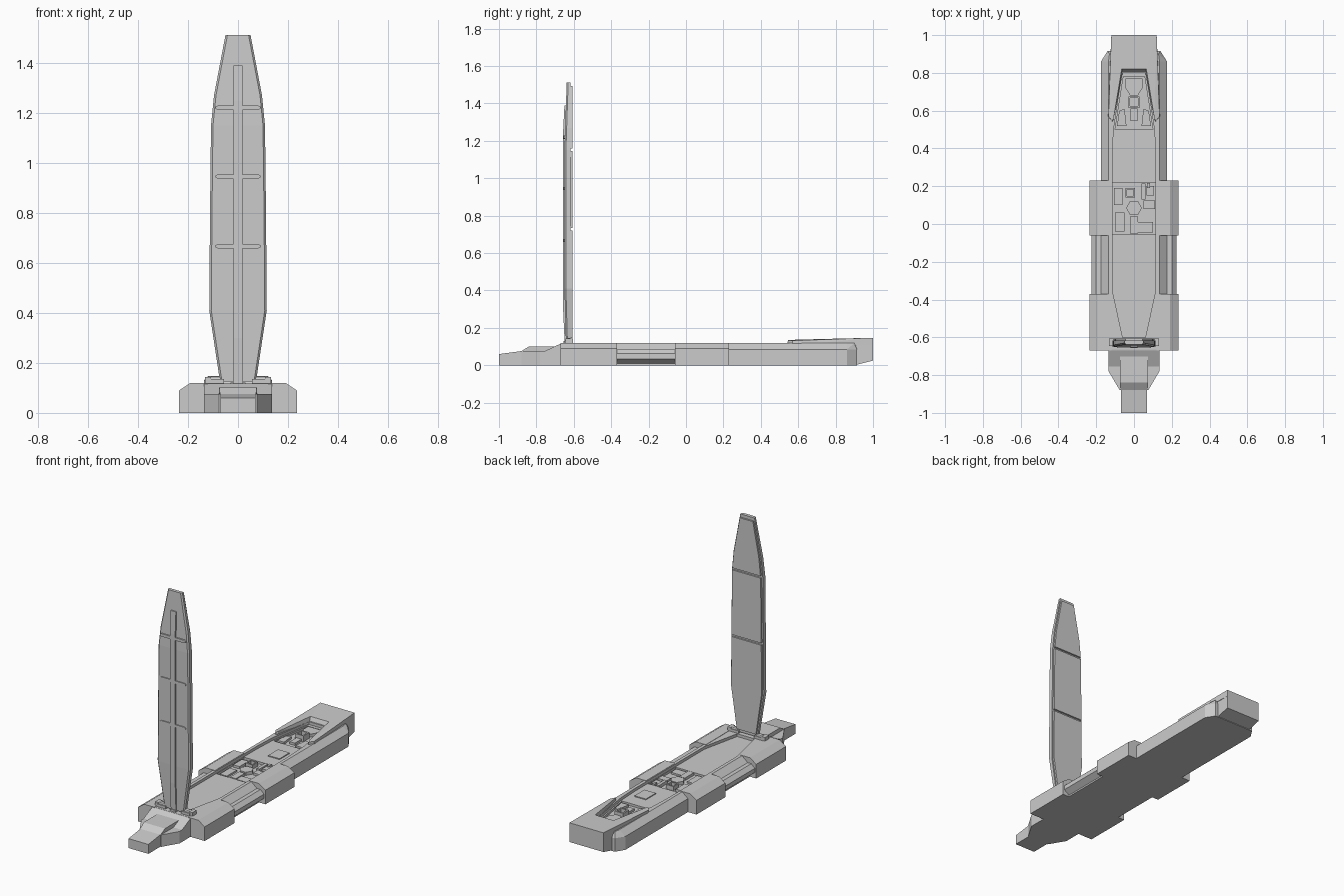
import bpy, bmesh, math

if "Cube" in bpy.data.objects:
    bpy.data.objects.remove(bpy.data.objects["Cube"])


def hull(name, pts, mirror_x=False):
    """Flat-faced convex solid around pts; mirror_x adds the points reflected in x."""
    if mirror_x:
        pts = list(pts) + [(-x, y, z) for x, y, z in pts]
    bm = bmesh.new()
    for p in pts:
        bm.verts.new(p)
    bmesh.ops.remove_doubles(bm, verts=bm.verts, dist=1e-5)
    res = bmesh.ops.convex_hull(bm, input=bm.verts)
    junk = [v for v in res["geom_interior"] if isinstance(v, bmesh.types.BMVert)]
    bmesh.ops.delete(bm, geom=junk, context='VERTS')
    bmesh.ops.dissolve_limit(bm, angle_limit=0.01, verts=bm.verts, edges=bm.edges)
    bmesh.ops.recalc_face_normals(bm, faces=bm.faces)
    me = bpy.data.meshes.new(name)
    bm.to_mesh(me)
    bm.free()
    ob = bpy.data.objects.new(name, me)
    bpy.context.collection.objects.link(ob)
    return ob


def box(name, x0, x1, y0, y1, z0, z1):
    return hull(name, [(x, y, z) for x in (x0, x1) for y in (y0, y1) for z in (z0, z1)])


def prism(name, outline, z0, z1, mirror_x=False):
    return hull(name, [(x, y, z) for x, y in outline for z in (z0, z1)], mirror_x)


def bar(name, section, y0, y1, side=1):
    """x-z section extruded along y."""
    return hull(name, [(side * x, y, z) for x, z in section for y in (y0, y1)])


def frame(name, cx, cy, r, t, z0, z1):
    """Square open-topped collar."""
    for s in (-1, 1):
        a, b = sorted((s * r, s * (r - t)))
        box(name + "_side", cx + a, cx + b, cy - r, cy + r, z0, z1)
        box(name + "_end", cx - r + t, cx + r - t, cy + a, cy + b, z0, z1)


def cut(target, cutter):
    mod = target.modifiers.new("cut", 'BOOLEAN')
    mod.operation, mod.solver, mod.object = 'DIFFERENCE', 'EXACT', cutter
    bpy.context.view_layer.objects.active = target
    bpy.ops.object.modifier_apply(modifier=mod.name)
    bpy.data.objects.remove(cutter)


# Main hull with bevelled shoulders and clipped rear corners
section = [(0.175, 0), (0.175, 0.085), (0.135, 0.118)]
core = hull("main_body",
            [(x, y, z) for x, z in section for y in (-0.665, 0.86)]
            + [(0.14, 0.915, 0), (0.14, 0.915, 0.085), (0.13, 0.9, 0.118)], True)

# Recessed bay under the hatch, with two deeper equipment wells
cut(core, prism("bay_cutter", [(0.06, -0.6), (0.115, -0.35), (0.115, 0.35),
                               (0.108, 0.5), (0.062, 0.8)], 0.1, 0.2, True))
cut(core, box("well_cutter", -0.113, 0.113, -0.055, 0.22, 0.085, 0.2))
cut(core, prism("well_cutter", [(0.1, 0.5), (0.056, 0.78)], 0.085, 0.2, True))

for s, side in ((1, "right"), (-1, "left")):
    # Side armour blocks
    block = [(0.12, 0), (0.235, 0), (0.235, 0.09), (0.19, 0.12), (0.12, 0.12)]
    bar(side + "_front_block", block, -0.67, -0.37, s)
    bar(side + "_middle_block", block, -0.06, 0.23, s)
    # Conduit between the blocks
    bar(side + "_conduit_base", [(0.14, 0), (0.19, 0), (0.19, 0.02), (0.14, 0.02)], -0.37, -0.06, s)
    bar(side + "_conduit", [(0.15, 0.01), (0.19, 0.01), (0.225, 0.035), (0.225, 0.062),
                            (0.2, 0.085), (0.15, 0.085)], -0.37, -0.06, s)
    # Arm of the rear hood
    top = [(0.065, 0.82, 0.143), (0.108, 0.56, 0.136), (0.116, 0.545, 0.134),
           (0.135, 0.57, 0.132), (0.12, 1, 0.147)]
    foot = [(0.06, 0.8), (0.112, 0.54), (0.138, 0.57), (0.12, 1)]
    hull(side + "_hood_arm", [(s * x, y, z) for x, y, z in top]
         + [(s * x, y, 0.105) for x, y in foot])
    # Hatch hinge
    box(side + "_hinge_base", s * 0.055, s * 0.115, -0.65, -0.605, 0.115, 0.135)
    hull(side + "_hinge_pin", [(s * x, -0.625 + 0.016 * math.cos(a * math.pi / 4),
                                0.133 + 0.014 * math.sin(a * math.pi / 4))
                               for x in (0.07, 0.108) for a in range(8)])
    box(side + "_hinge_cap", s * 0.108, s * 0.132, -0.645, -0.605, 0.115, 0.143)
box("hatch_latch", -0.02, 0.02, -0.655, -0.635, 0.11, 0.13)

# Rear hood and stern block
hull("rear_hood", [(0.06, 0.8, 0.1), (0.065, 0.82, 0.143), (0.12, 1, 0.147),
                   (0.12, 1, 0.025), (0.12, 0.9, 0), (0.12, 0.9, 0.1)], True)

# Bow: shoulders, ramp, snout and raised deck
prism("bow_shoulder", [(0.135, -0.66), (0.135, -0.78), (0.075, -0.88)], 0, 0.076, True)
hull("bow_ramp", [(0.135, -0.66, 0.06), (0.135, -0.66, 0.118), (0.135, -0.67, 0.116),
                  (0.135, -0.755, 0.076), (0.135, -0.755, 0.06)], True)
hull("snout", [(0.07, -0.8, 0), (0.07, -0.8, 0.076), (0.07, -0.88, 0.076),
               (0.07, -1, 0.06), (0.07, -1, 0)], True)
hull("bow_deck", [(0.075, -0.67, 0.05), (0.075, -0.67, 0.101), (0.075, -0.84, 0.101),
                  (0.072, -0.88, 0.076), (0.072, -0.88, 0.05)], True)

# Upright hatch outline, height against half width
KNOTS = [(0.125, 0.072), (0.41, 0.115), (0.8, 0.112), (1.15, 0.108), (1.27, 0.096), (1.512, 0.05)]


def half_width(z):
    for (z0, w0), (z1, w1) in zip(KNOTS, KNOTS[1:]):
        if z <= z1:
            return w0 + (w1 - w0) * (z - z0) / (z1 - z0)
    return KNOTS[-1][1]


# Hatch slab in convex stages, outer face easing back at both ends
def outer(z):
    return -0.65 + 0.012 * max(0, (z - 1.15) / 0.36) + 0.008 * max(0, (0.41 - z) / 0.285)


for (z0, w0), (z1, w1) in zip(KNOTS, KNOTS[1:]):
    hull("hatch_slab", [p for z, w in ((z0, w0), (z1, w1)) for p in
                        ((w, -0.617, z), (w, outer(z) + 0.008, z), (w - 0.008, outer(z), z))], True)

# Inner hatch panels
for z0, z1 in ((0.145, 0.722), (0.735, 1.147), (1.16, 1.492)):
    zs = [z0] + [k for k, _ in KNOTS if z0 < k < z1] + [z1]
    hull("hatch_inner_panel", [(half_width(z) - 0.008, y, z)
                               for z in zs for y in (-0.62, -0.606)], True)

# Outer spine and cross ribs
hull("hatch_spine", [(0.018, -0.64, 0.125), (0.018, -0.649, 0.125), (0.018, -0.657, 0.3),
                     (0.018, -0.657, 1.25), (0.018, -0.65, 1.39), (0.018, -0.64, 1.39)], True)
for z in (0.667, 0.945, 1.22):
    hull("hatch_rib", [(x, y, z + dz) for x, h in ((0.08, 0.009), (0.09, 0.004))
                       for y in (-0.64, -0.656) for dz in (-h, h)], True)

# Equipment in the middle well: x0, x1, y0, y1, top
for b in ((-0.105, -0.06, 0.1, 0.19, 0.1), (0.04, 0.06, 0.13, 0.215, 0.105),
          (0.065, 0.105, 0.15, 0.2, 0.1), (0.05, 0.11, 0.08, 0.125, 0.098),
          (-0.1, -0.05, -0.04, 0.06, 0.096), (0.02, 0.1, -0.045, 0.01, 0.096),
          (-0.02, 0.02, -0.05, 0.04, 0.102), (0.07, 0.085, 0.19, 0.218, 0.108)):
    box("middle_equipment", *b[:4], 0.083, b[4])
frame("middle_collar", -0.02, 0.165, 0.026, 0.008, 0.083, 0.112)
prism("middle_hub", [(0.042 * math.cos(a * math.pi / 3), 0.085 + 0.042 * math.sin(a * math.pi / 3))
                     for a in range(6)], 0.083, 0.105)

# Deck plate and rear well equipment
box("deck_plate", -0.005, 0.075, 0.31, 0.41, 0.095, 0.106)
frame("rear_collar", 0, 0.645, 0.03, 0.009, 0.083, 0.122)
box("rear_column", -0.018, 0.018, 0.545, 0.612, 0.083, 0.1)
prism("rear_manifold", [(0.02, 0.68), (0.045, 0.72), (0.045, 0.77)], 0.083, 0.104, True)
for s in (-1, 1):
    prism("rear_side_unit", [(s * 0.04, 0.52), (s * 0.09, 0.52), (s * 0.078, 0.6),
                             (s * 0.05, 0.61)], 0.083, 0.1)
